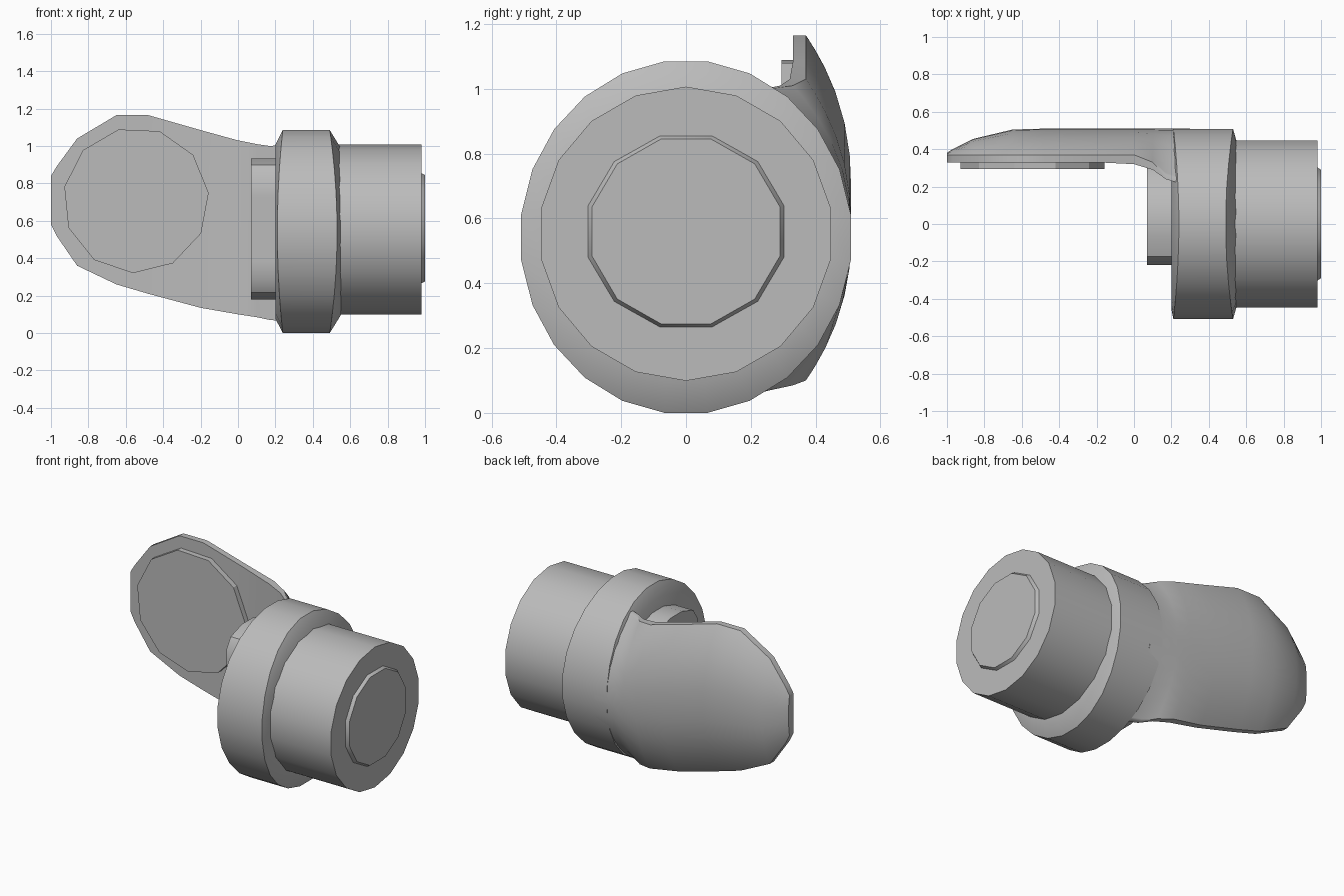
import bpy, bmesh, math

cube = bpy.data.objects.get("Cube")
if cube:
    bpy.data.objects.remove(cube, do_unlink=True)

grey = bpy.data.materials.new("plain_grey")
grey.use_nodes = True
COLOUR = (0.5, 0.5, 0.5, 1)
grey.diffuse_color = COLOUR
grey.node_tree.nodes["Principled BSDF"].inputs["Base Color"].default_value = COLOUR


def loft(name, rings, angle=35):
    """Skin a list of equal-length closed rings and cap both ends."""
    bm = bmesh.new()
    rows = [[bm.verts.new(p) for p in ring] for ring in rings]
    n = len(rows[0])
    for a, b in zip(rows, rows[1:]):
        for i in range(n):
            j = (i + 1) % n
            bm.faces.new((a[i], a[j], b[j], b[i]))
    bm.faces.new(rows[0])
    bm.faces.new(rows[-1])
    bmesh.ops.recalc_face_normals(bm, faces=bm.faces)
    mesh = bpy.data.meshes.new(name)
    bm.to_mesh(mesh)
    bm.free()
    obj = bpy.data.objects.new(name, mesh)
    bpy.context.collection.objects.link(obj)
    mesh.materials.append(grey)
    bpy.ops.object.select_all(action='DESELECT')
    obj.select_set(True)
    bpy.context.view_layer.objects.active = obj
    bpy.ops.object.shade_smooth_by_angle(angle=math.radians(angle))
    return obj


def ring_x(x, ry, rz, zc, sides, wave=0, y_min=-9):
    """Ellipse around the x axis; wave shifts x towards the top and bottom."""
    pts = []
    for i in range(sides):
        a = math.tau * (i + 0.5) / sides
        c, s = math.cos(a), math.sin(a)
        pts.append((x + wave * s * s, max(y_min, ry * c), zc + rz * s))
    return pts


# Collar, with chamfers that deepen at top and bottom
MID = 0.5425
loft("collar", [
    ring_x(0.2, 0.46, 0.47, MID, 24),
    ring_x(0.21, 0.513, 0.547, MID, 24, 0.03),
    ring_x(0.53, 0.513, 0.547, MID, 24, -0.04),
    ring_x(0.55, 0.44, 0.45, MID, 24),
])

# Grip cylinder and its end cap
loft("grip", [ring_x(x, 0.454, 0.454, 0.553, 18) for x in (0.5, 0.98)])
loft("end_cap", [ring_x(0.97, 0.32, 0.31, 0.56, 12),
                 ring_x(1.0, 0.3, 0.295, 0.56, 12)])

# Inner hub with a flat front
loft("inner_hub", [ring_x(x, 0.385, 0.382, 0.557, 20, y_min=-0.22)
                   for x in (0.07, 0.25)])

# Paddle: stations of x, low z, high z, front y, rim y, back y
stations = [
    (-1.0, 0.58, 0.84, 0.33, 0.37, 0.38),
    (-0.97, 0.52, 0.89, 0.33, 0.37, 0.40),
    (-0.86, 0.36, 1.04, 0.33, 0.37, 0.455),
    (-0.65, 0.26, 1.165, 0.33, 0.37, 0.505),
    (-0.48, 0.21, 1.165, 0.33, 0.37, 0.51),
    (-0.2, 0.135, 1.085, 0.33, 0.37, 0.51),
    (0.0, 0.1, 1.03, 0.32, 0.37, 0.51),
    (0.1, 0.085, 1.01, 0.29, 0.33, 0.51),
    (0.17, 0.07, 1.0, 0.24, 0.26, 0.51),
    (0.3, 0.06, 1.01, 0.2, 0.22, 0.51),
]
STEPS = 14
rings = []
for x, lo, hi, front, rim, back in stations:
    ring = [(x, front, lo)]
    for k in range(STEPS + 1):
        t = math.sin(math.pi * (k / STEPS - 0.5))
        y = rim + (back - rim) * (1 - abs(t) ** 2.3)
        ring.append((x, y, (lo + hi) / 2 + t * (hi - lo) / 2))
    ring.append((x, front, hi))
    rings.append(ring)
loft("paddle", rings, 40)

# Round pad on the front of the paddle
pad = []
for y in (0.295, 0.34):
    pad.append([(-0.545 + 0.39 * math.cos(math.tau * i / 11 + 0.1), y,
                 0.71 + 0.39 * math.sin(math.tau * i / 11 + 0.1)) for i in range(11)])
loft("round_pad", pad, 30)
